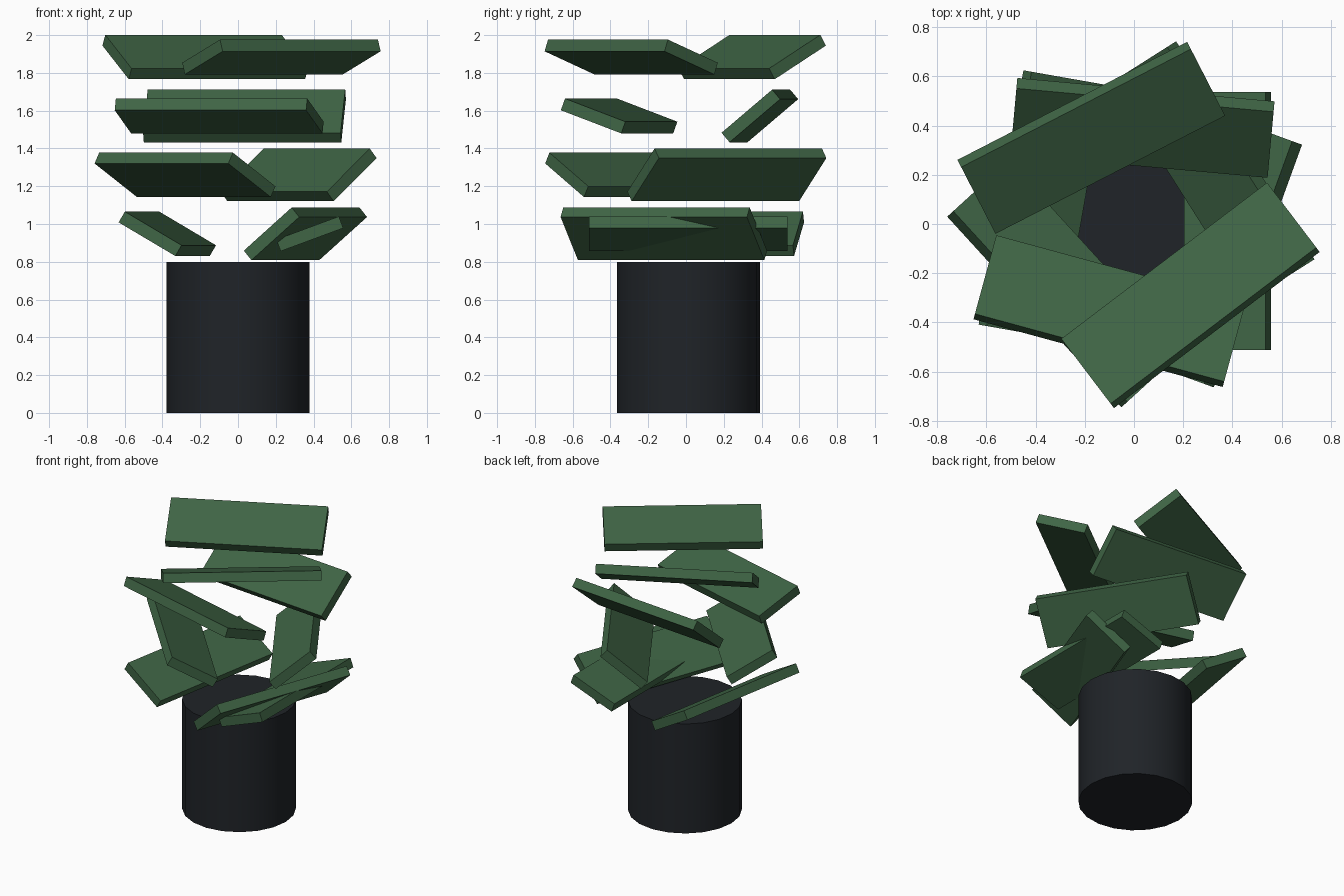
import bpy
from math import radians
from mathutils import Matrix

cube = bpy.data.objects.get("Cube")
if cube:
    bpy.data.objects.remove(cube, do_unlink=True)


def make_material(name, color):
    mat = bpy.data.materials.new(name)
    mat.use_nodes = True
    mat.diffuse_color = color
    bsdf = mat.node_tree.nodes["Principled BSDF"]
    bsdf.inputs["Base Color"].default_value = color
    bsdf.inputs["Roughness"].default_value = 0.8
    return mat


green = make_material("leaf_green", (0.05, 0.13, 0.06, 1))
dark = make_material("dark_base", (0.014, 0.017, 0.021, 1))

AXIS_Y = 0.0125       # the base axis sits slightly behind the centre
RADIUS = 0.378
BASE_HEIGHT = 0.8

# Round base
bpy.ops.mesh.primitive_cylinder_add(
    vertices=20, radius=RADIUS, depth=BASE_HEIGHT,
    location=(0, AXIS_Y, BASE_HEIGHT / 2))
base = bpy.context.object
base.name = "round_base"
base.data.materials.append(dark)
bpy.ops.object.shade_smooth_by_angle(angle=radians(30))


def add_plank(name, angle, tilt, z):
    """Flat board placed tangentially, its outer long edge tilted up."""
    bpy.ops.mesh.primitive_cube_add(size=1)
    plank = bpy.context.object
    plank.name = name
    plank.data.transform(Matrix.Diagonal((0.353, 1.05, 0.066, 1)))
    plank.matrix_world = (
        Matrix.Translation((0, AXIS_Y, z))
        @ Matrix.Rotation(radians(angle), 4, "Z")
        @ Matrix.Translation((0.38, 0, 0))
        @ Matrix.Rotation(radians(-tilt), 4, "Y"))
    plank.data.materials.append(green)


# Whorls of planks: each level turns further and takes the next steps
levels = [(0, 1, 2), (1, 2), (2, 3), (3, 4)]
for level, steps in enumerate(levels):
    for step in steps:
        add_plank(f"leaf_plank_{level + 1}_{step + 1}",
                  angle=step * 170 + level * 52.4,
                  tilt=20.3 + 10 * (step % 3),
                  z=0.948 + level * 0.312)
